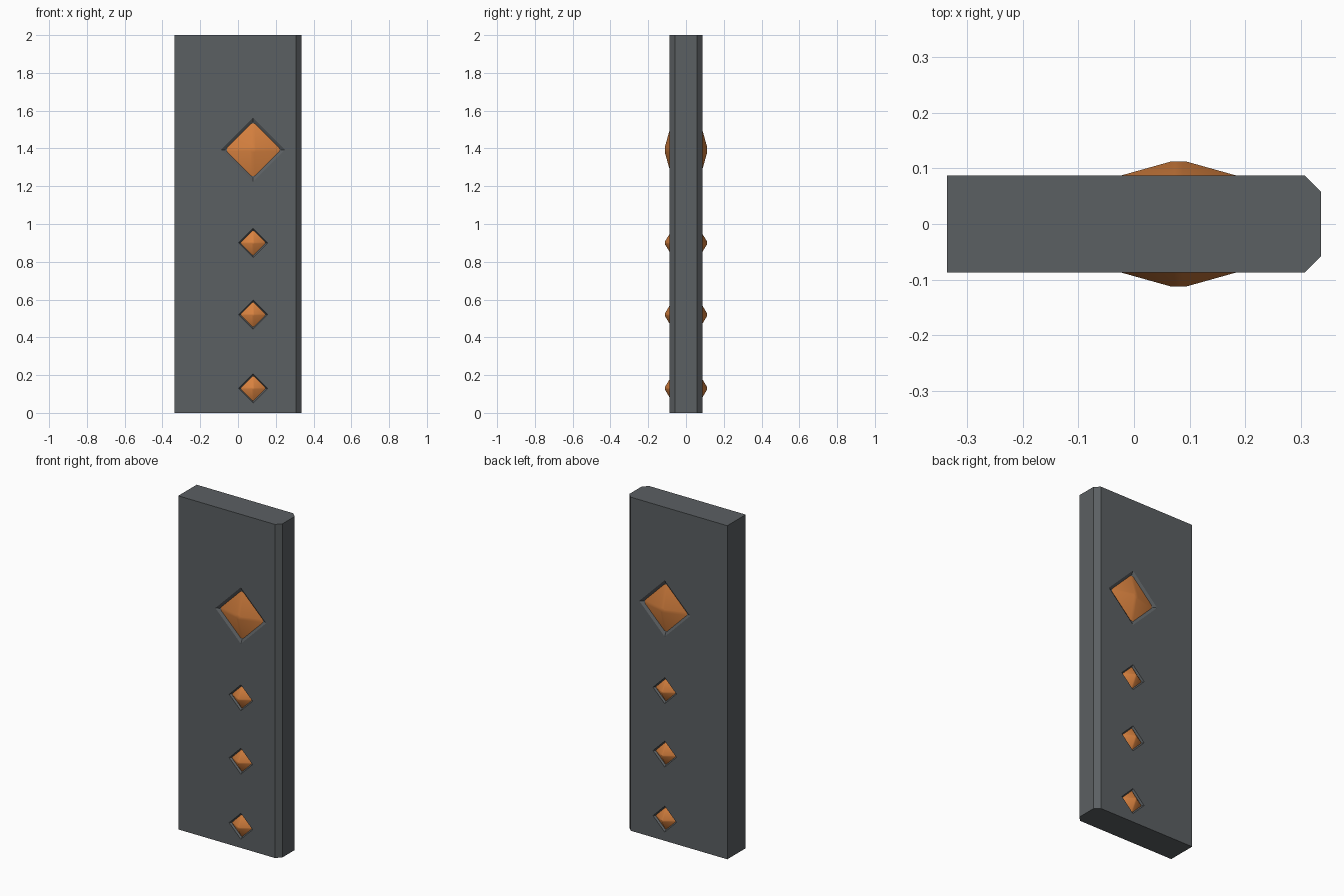
import bpy, bmesh

if "Cube" in bpy.data.objects:
    bpy.data.objects.remove(bpy.data.objects["Cube"])

T = 0.0872          # half thickness of the slab
GX = 0.08           # x of the gem row
GEMS = [(1.393, 1.0), (0.90, 0.46), (0.52, 0.46), (0.13, 0.46)]   # height, scale
SEAT = 0.077        # depth where gem meets the floor of its recess


def material(name, rgb):
    m = bpy.data.materials.new(name)
    m.diffuse_color = (*rgb, 1)
    m.use_nodes = True
    m.node_tree.nodes["Principled BSDF"].inputs["Base Color"].default_value = m.diffuse_color
    return m


def finish(bm, name, mat):
    bmesh.ops.recalc_face_normals(bm, faces=bm.faces)
    me = bpy.data.meshes.new(name)
    bm.to_mesh(me)
    bm.free()
    ob = bpy.data.objects.new(name, me)
    bpy.context.collection.objects.link(ob)
    me.materials.append(mat)
    return ob


def loft(bm, rings):
    """Skin a list of vertex-coordinate rings and cap both ends."""
    vs = [[bm.verts.new(p) for p in r] for r in rings]
    for a, b in zip(vs, vs[1:]):
        n = len(a)
        for i in range(n):
            bm.faces.new((a[i], a[(i + 1) % n], b[(i + 1) % n], b[i]))
    bm.faces.new(vs[0])
    bm.faces.new(vs[-1])


def diamond(r, cut, y, z, s):
    """Diamond in the xz plane, its corners trimmed to half-width cut."""
    if cut == 0:
        pts = [(r, 0), (0, r), (-r, 0), (0, -r)]
    else:
        pts = [(r, -cut), (r, cut), (cut, r), (-cut, r),
               (-r, cut), (-r, -cut), (-cut, -r), (cut, -r)]
    return [(GX + a * s, y, z + b * s) for a, b in pts]


slate = material("slate grey", (0.105, 0.116, 0.123))
amber = material("amber orange", (0.68, 0.22, 0.05))

# Slab with chamfered right edges
C = 0.029
profile = [(-0.335, -T), (0.335 - C, -T), (0.335, -T + C),
           (0.335, T - C), (0.335 - C, T), (-0.335, T)]
bm = bmesh.new()
loft(bm, [[(x, y, z) for x, y in profile] for z in (0, 2)])
slab = finish(bm, "slab", slate)

# Sloped diamond recesses on both faces
bm = bmesh.new()
for z, s in GEMS:
    for side in (-1, 1):
        loft(bm, [diamond(0.146, 0, side * (SEAT - 0.001), z, s),
                  diamond(0.190, 0, side * (T + 0.010), z, s)])
cutter = finish(bm, "recess_cutter", slate)
cutter.hide_render = True
cutter.hide_viewport = True
mod = slab.modifiers.new("recesses", 'BOOLEAN')
mod.operation = 'DIFFERENCE'
mod.solver = 'EXACT'
mod.object = cutter

# Gems running through the slab, showing on both faces
for i, (z, s) in enumerate(GEMS):
    bm = bmesh.new()
    loft(bm, [diamond(0.014, 0.006, -0.112, z, s),
              diamond(0.139, 0.009, -SEAT, z, s),
              diamond(0.139, 0.009, SEAT, z, s),
              diamond(0.014, 0.006, 0.112, z, s)])
    gem = finish(bm, "large_gem" if i == 0 else f"small_gem_{i}", amber)
    bpy.ops.object.select_all(action='DESELECT')
    gem.select_set(True)
    bpy.context.view_layer.objects.active = gem
    bpy.ops.object.shade_smooth_by_angle(angle=0.6)
